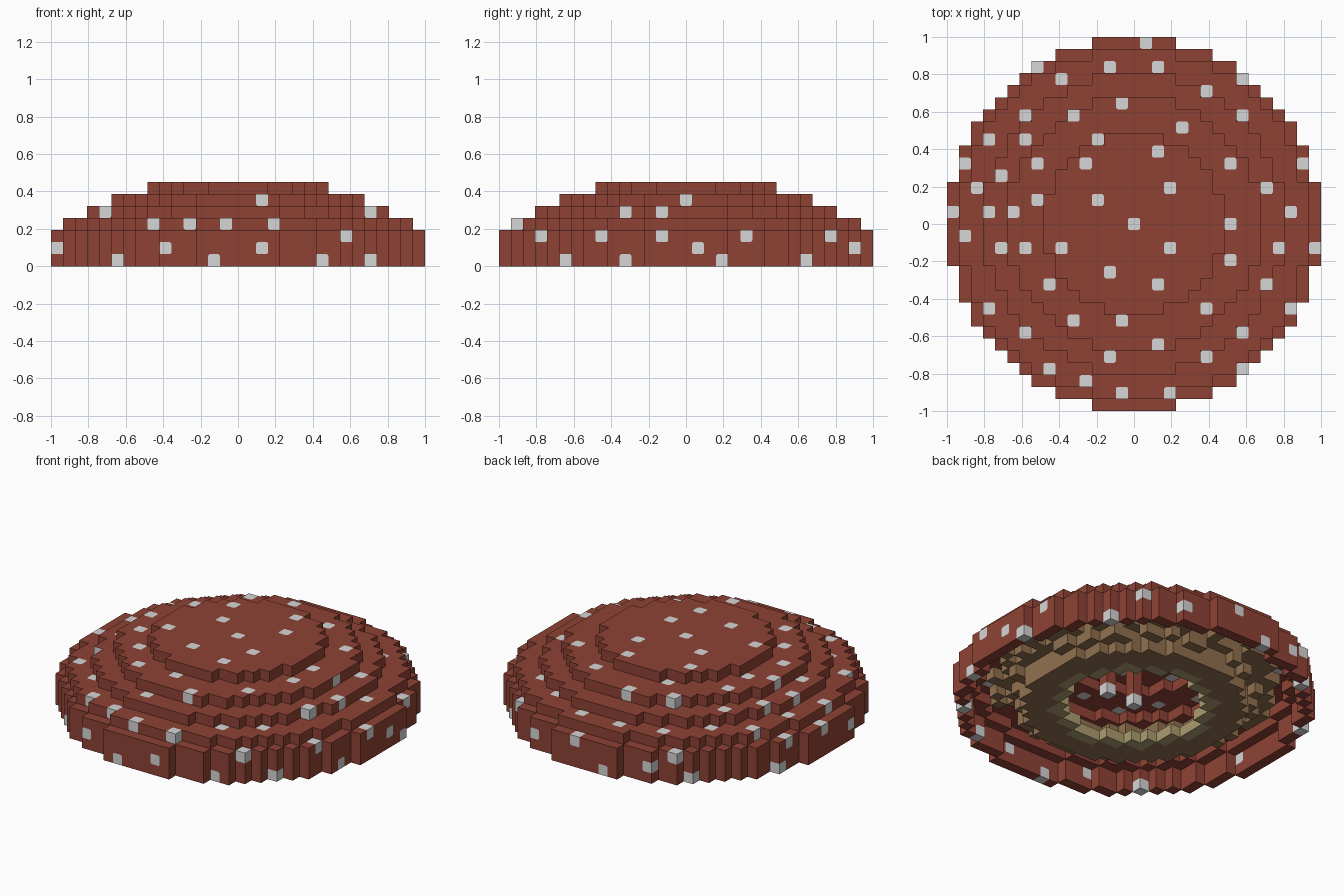
import bpy, bmesh, math, random
from mathutils import Vector

random.seed(4)
cube = bpy.data.objects.get("Cube")
if cube:
    bpy.data.objects.remove(cube, do_unlink=True)

VOXEL = 2 / 31
LAYER_RADII = [15.5, 15.5, 15.5, 14.5, 12.5, 10.5, 7.5]
SQUARE = ((-1, -1), (1, -1), (1, 1), (-1, 1))
CHAMFER = 0.75


def make_material(name, rgb):
    mat = bpy.data.materials.new(name)
    mat.use_nodes = True
    colour = (*rgb, 1)
    mat.diffuse_color = colour
    bsdf = mat.node_tree.nodes["Principled BSDF"]
    bsdf.inputs["Base Color"].default_value = colour
    bsdf.inputs["Roughness"].default_value = 0.9
    return mat


RED = make_material("brick red", (0.275, 0.055, 0.035))
WHITE = make_material("pale grey", (0.67, 0.67, 0.67))
TAN = make_material("gill tan", (0.285, 0.163, 0.08))
KHAKI = make_material("khaki", (0.41, 0.34, 0.16))


def build_blocks(name, cells, materials, face_spots=()):
    """Skin block cells {(i, j, k): material slot}; flush spots get cut corners."""
    bm = bmesh.new()
    corners = {}

    def corner(point):
        key = tuple(round(c * 16) for c in point)
        if key not in corners:
            corners[key] = bm.verts.new(point * VOXEL)
        return corners[key]

    def solid(cell, offset):
        return tuple(int(c + o) for c, o in zip(cell, offset)) in cells

    for cell, slot in cells.items():
        centre = Vector(cell) + Vector((0, 0, 0.5))
        for axis in range(3):
            for sign in (-1, 1):
                step = Vector((0, 0, 0))
                step[axis] = sign
                if solid(cell, step):
                    continue
                side = Vector((0, 0, 0))
                side[(axis + 1) % 3] = 1
                across = step.cross(side)
                middle = centre + step / 2

                def add_face(outline, index):
                    face = bm.faces.new(
                        [corner(middle + (side * a + across * b) / 2)
                         for a, b in outline])
                    face.material_index = index

                painted = (cell, axis, sign) in face_spots
                if slot != 1 and not painted:
                    add_face(SQUARE, slot)
                    continue
                # Spot, with a red triangle in each corner away from block edges
                outline = []
                for a, b in SQUARE:
                    if not (solid(cell, side * a) and solid(cell, across * b)):
                        outline.append((a, b))
                        continue
                    pair = [(a, b * CHAMFER), (a * CHAMFER, b)]
                    if a * b < 0:
                        pair.reverse()
                    outline += pair
                    add_face([pair[0], (a, b), pair[1]], 0)
                add_face(outline, 1)
    bm.normal_update()
    mesh = bpy.data.meshes.new(name)
    bm.to_mesh(mesh)
    bm.free()
    for mat in materials:
        mesh.materials.append(mat)
    obj = bpy.data.objects.new(name, mesh)
    bpy.context.collection.objects.link(obj)
    return obj


def ring(inner, outer, k):
    """Cells of a flat ring between two radii, in blocks."""
    reach = range(-15, 16)
    return [(i, j, k) for i in reach for j in reach
            if inner < math.hypot(i, j) <= outer]


# Spots seen from above: row -> columns; each sits on its column's top layer
TOP_SPOTS = {
    15: [1], 13: [-8, -2, 2], 12: [-6, 9], 11: [6], 10: [-1],
    9: [-9, -5, 9], 8: [4], 7: [-12, -9, -3], 6: [2],
    5: [-14, -8, -4, 8, 14], 4: [-11], 3: [-13, 3, 11], 2: [-8, -3],
    1: [-15, -12, -10, 13], 0: [0, 8], -1: [-14],
    -2: [-11, -9, -6, 3, 12, 15], -3: [8], -4: [-2], -5: [-7, 2, 11],
    -7: [-12, 6, 13], -8: [-5, -1], -9: [-9, 9], -10: [2],
    -11: [-2, 6], -12: [-7, 9], -13: [-4], -14: [-1, 3],
}
# Spots on the vertical rim
RIM_SPOTS = [
    (-15, -3, 1), (-10, -11, 0), (-6, -14, 1), (-2, -15, 0), (2, -15, 1),
    (7, -13, 0), (11, -10, 0), (14, -5, 0), (15, 1, 1), (15, 3, 0),
    (11, 10, 0), (6, 14, 1), (-2, 15, 0), (-6, 14, 1), (-9, 12, 0),
    (-14, 6, 0),
]
# Spots that show on one side of a step only: cell, axis, direction
STEP_SPOTS = {((10, 0, 5), 0, 1), ((-11, -5, 4), 1, -1)}

# Hollow stepped cap: each layer overlaps the one above by one block
cap = {}
for k, radius in enumerate(LAYER_RADII):
    above = LAYER_RADII[k + 1] if k + 1 < len(LAYER_RADII) else 0
    for cell in ring(above - 1, radius, k):
        cap[cell] = 0
for j, columns in TOP_SPOTS.items():
    for i in columns:
        top = max(k for k, r in enumerate(LAYER_RADII) if math.hypot(i, j) <= r)
        cap[(i, j, top)] = 1
for cell in RIM_SPOTS:
    cap[cell] = 1
# Thin strands hanging in the socket, with pale tips
for i in (0, 3):
    for k in range(len(LAYER_RADII) - 1):
        cap[(i, 0, k)] = int(k == 0)
build_blocks("mushroom_cap", cap, [RED, WHITE], STEP_SPOTS)

# Gills under the cap: a flat floor with a raised, ragged outer edge
gills = {cell: 0 for cell in
         ring(7.2, 9.6, 0) + ring(8.6, 9.6, 1) + ring(8.6, 11, 2)}
for inner, outer, k, chance in ((9.6, 11, 1, 0.35), (11, 12.6, 2, 0.55)):
    for cell in ring(inner, outer, k):
        if random.random() < chance:
            gills[cell] = 0
build_blocks("gills", gills, [TAN])

# Collar around the open stem socket
collar = {cell: 0 for cell in ring(6.1, 7.2, 0)}
build_blocks("stem_collar", collar, [KHAKI])
